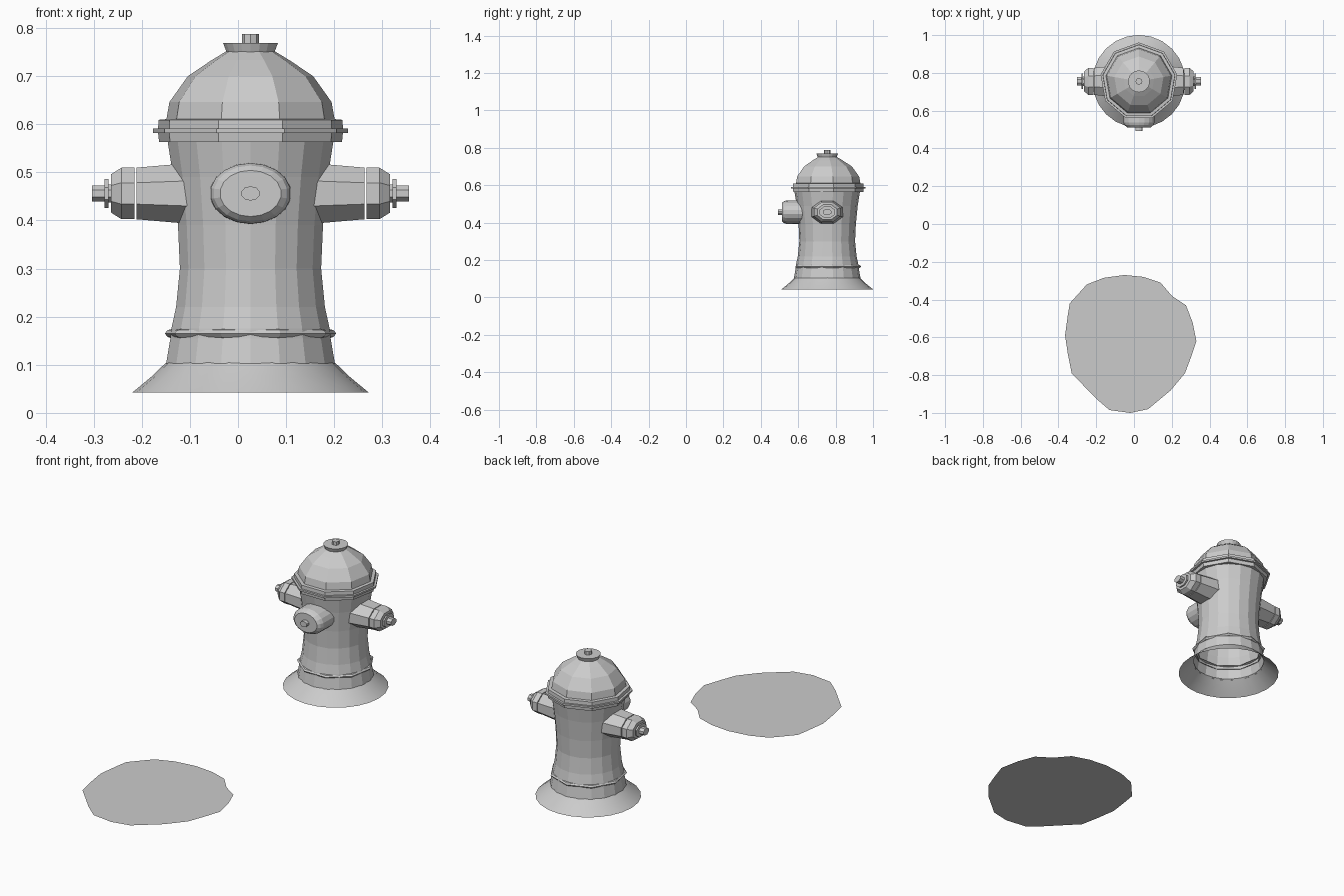
import bpy, bmesh
from math import sin, cos, pi
from mathutils import Matrix, Vector

if "Cube" in bpy.data.objects:
    bpy.data.objects.remove(bpy.data.objects["Cube"])

CX, CY, NZ = 0.026, 0.755, 0.456      # hydrant axis and nozzle height


def lathe(name, profile, sides, matrix=None, offset=0.0, smooth=False):
    """Spin (radius, height) pairs round local z; radius 0 closes an end."""
    bm = bmesh.new()
    rings = []
    for r, z in profile:
        if r == 0:
            rings.append([bm.verts.new((0, 0, z))] * sides)
        else:
            rings.append([bm.verts.new((r * sin(2 * pi * (i + offset) / sides),
                                        r * cos(2 * pi * (i + offset) / sides), z))
                          for i in range(sides)])
    for a, b in zip(rings, rings[1:]):
        for i in range(sides):
            j = (i + 1) % sides
            quad = list(dict.fromkeys((a[i], b[i], b[j], a[j])))
            bm.faces.new(quad)
    bm.transform(matrix or Matrix.Translation((CX, CY, 0)))
    bmesh.ops.recalc_face_normals(bm, faces=bm.faces)
    for f in bm.faces:
        f.smooth = smooth
    me = bpy.data.meshes.new(name)
    bm.to_mesh(me)
    bm.free()
    ob = bpy.data.objects.new(name, me)
    bpy.context.collection.objects.link(ob)
    return ob


def sideways(axis, across):
    """Frame whose z points along axis, widened horizontally."""
    x, y, z = Vector(across) * 1.33, Vector((0, 0, 1)), Vector(axis)
    m = Matrix((x, y, z)).transposed().to_4x4()
    m.translation = (CX, CY, NZ)
    return m


# Flared foot, open underneath
lathe("foot", [(0.246, 0.042), (0.205, 0.076), (0.172, 0.108)], 24, smooth=True)

# Waisted barrel
lathe("barrel", [(0.178, 0.103), (0.169, 0.155), (0.167, 0.175), (0.157, 0.22),
                 (0.149, 0.30), (0.153, 0.39), (0.163, 0.49), (0.175, 0.565)], 18)

# Lower band
lathe("lower_band", [(0.166, 0.155), (0.175, 0.158), (0.181, 0.165),
                     (0.175, 0.172), (0.163, 0.175)], 9)

# Stepped flange under the bonnet
lathe("bonnet_flange", [(0.165, 0.563), (0.193, 0.563), (0.195, 0.582), (0.206, 0.582),
                        (0.206, 0.591), (0.195, 0.591), (0.194, 0.609), (0.17, 0.611)], 9)

# Faceted bonnet
lathe("bonnet", [(0.178, 0.607), (0.171, 0.646), (0.132, 0.70),
                 (0.082, 0.733), (0.05, 0.752), (0, 0.754)], 9)

# Top disc and nut
lathe("top_disc", [(0, 0.748), (0.050, 0.748), (0.058, 0.769), (0, 0.769)], 18)
lathe("top_nut", [(0.018, 0.765), (0.018, 0.787), (0, 0.787)], 8)

# Side nozzles with caps, collars and nuts
for side, s in (("left", -1), ("right", 1)):
    m = sideways((s, 0, 0), (0, 1, 0))
    lathe(side + "_nozzle", [(0.069, 0.12), (0.058, 0.237), (0, 0.237)], 8, m, 0.5)
    lathe(side + "_cap", [(0, 0.241), (0.058, 0.241), (0.058, 0.268),
                          (0.043, 0.290), (0, 0.290)], 8, m, 0.5)
    lathe(side + "_collar", [(0.02, 0.288), (0.02, 0.295), (0.033, 0.295),
                             (0.033, 0.303), (0, 0.303)], 8, m, 0.5)
    lathe(side + "_nut", [(0.018, 0.300), (0.018, 0.329), (0, 0.329)], 8, m, 0.5)

# Large front outlet with a small nut
m = sideways((0, -1, 0), (1, 0, 0))
lathe("front_outlet", [(0.064, 0.11), (0.063, 0.218), (0.058, 0.232),
                       (0.048, 0.243), (0, 0.243)], 18, m)
lathe("front_nut", [(0.015, 0.238), (0.015, 0.262), (0, 0.262)], 10, m)

# Flat puddle on the ground
outline = [(-.05, -.27), (.05, -.28), (.14, -.31), (.20, -.38), (.275, -.43),
           (.31, -.52), (.33, -.62), (.30, -.71), (.27, -.79), (.195, -.88),
           (.075, -.98), (-.02, -1.0), (-.13, -.985), (-.20, -.925), (-.33, -.79),
           (-.35, -.69), (-.365, -.59), (-.35, -.48), (-.34, -.42), (-.25, -.32),
           (-.16, -.285)]
me = bpy.data.meshes.new("puddle")
me.from_pydata([(x, y, 0) for x, y in outline], [], [list(range(len(outline)))[::-1]])
bpy.context.collection.objects.link(bpy.data.objects.new("puddle", me))
